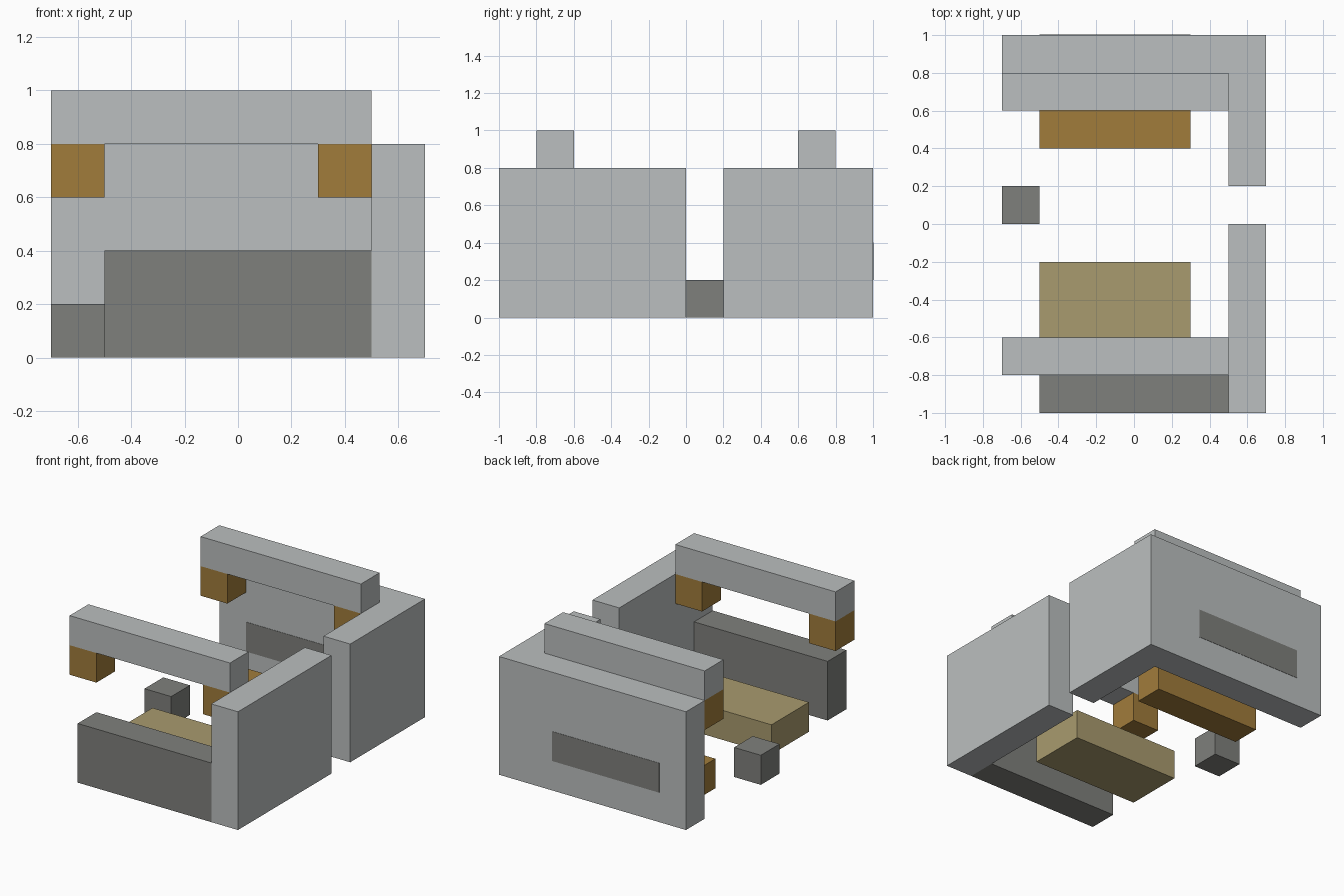
import bpy
import bmesh

cube = bpy.data.objects.get("Cube")
if cube:
    bpy.data.objects.remove(cube, do_unlink=True)


def make_material(name, color):
    mat = bpy.data.materials.new(name)
    mat.use_nodes = True
    mat.diffuse_color = (*color, 1)
    mat.node_tree.nodes["Principled BSDF"].inputs["Base Color"].default_value = (*color, 1)
    return mat


light_stone = make_material("light_stone", (0.497, 0.521, 0.523))
dark_stone = make_material("dark_stone", (0.212, 0.216, 0.202))
brown_wood = make_material("brown_wood", (0.356, 0.202, 0.044))
pale_wood = make_material("pale_wood", (0.397, 0.328, 0.156))


def prism(name, outline, z0, z1, mat):
    """Extrude a flat outline from z0 up to z1."""
    bm = bmesh.new()
    face = bm.faces.new([bm.verts.new((x, y, z0)) for x, y in outline])
    grown = bmesh.ops.extrude_face_region(bm, geom=[face], use_keep_orig=True)
    top = [v for v in grown["geom"] if isinstance(v, bmesh.types.BMVert)]
    bmesh.ops.translate(bm, vec=(0, 0, z1 - z0), verts=top)
    bmesh.ops.recalc_face_normals(bm, faces=bm.faces[:])
    mesh = bpy.data.meshes.new(name)
    bm.to_mesh(mesh)
    bm.free()
    mesh.materials.append(mat)
    obj = bpy.data.objects.new(name, mesh)
    bpy.context.collection.objects.link(obj)
    return obj


def box(name, xs, ys, zs, mat):
    (x0, x1), (y0, y1) = xs, ys
    return prism(name, [(x0, y0), (x1, y0), (x1, y1), (x0, y1)], *zs, mat)


# Tall walls: an L around the back corner and a front section past the gap
corner = [(-0.7, 0.8), (0.5, 0.8), (0.5, 0.2), (0.7, 0.2), (0.7, 1), (-0.7, 1)]
prism("corner_wall", corner, 0, 0.8, light_stone)
box("side_wall", (0.5, 0.7), (-1, 0), (0, 0.8), light_stone)

# Low wall across the front
box("front_low_wall", (-0.5, 0.5), (-1, -0.8), (0, 0.4), dark_stone)

# Dark panel showing on both faces of the back wall
for side, y in (("inner", 0.8), ("outer", 1)):
    box(side + "_wall_panel", (-0.5, 0.3), (y - 0.002, y + 0.002), (0.2, 0.4), dark_stone)

# Raised beams, each on two hanging blocks
for end, y in (("front", -0.8), ("back", 0.6)):
    ys = (y, y + 0.2)
    box(end + "_beam", (-0.7, 0.5), ys, (0.8, 1), light_stone)
    for side, x in (("right", -0.7), ("left", 0.3)):
        box(f"{end}_{side}_beam_block", (x, x + 0.2), ys, (0.6, 0.8), brown_wood)

# Pieces on the floor
box("back_bench", (-0.5, 0.3), (0.4, 0.6), (0, 0.2), brown_wood)
box("front_platform", (-0.5, 0.3), (-0.6, -0.2), (0, 0.2), pale_wood)
box("stone_block", (-0.7, -0.5), (0, 0.2), (0, 0.2), dark_stone)
